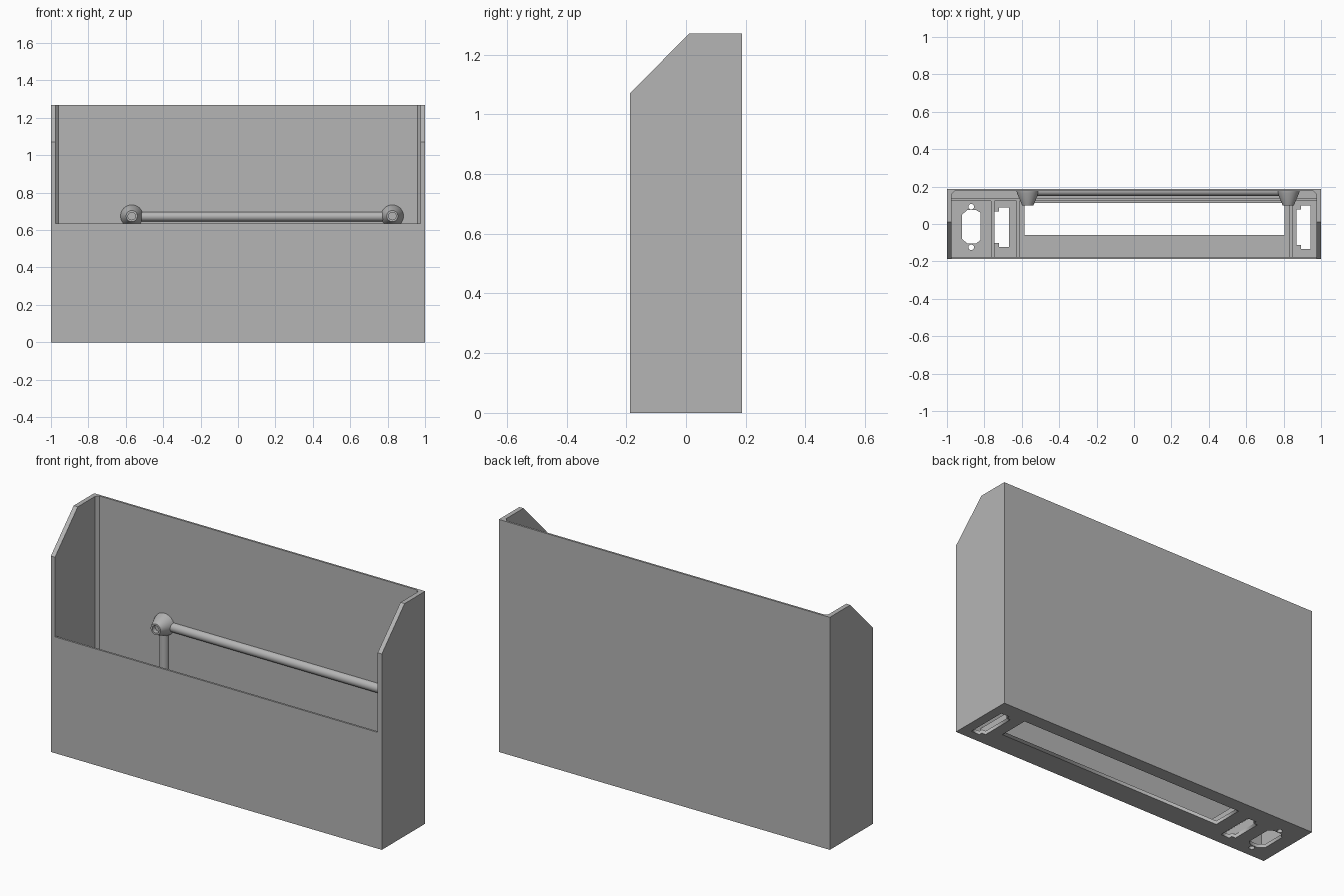
import bpy, bmesh, math
from mathutils import Vector

if "Cube" in bpy.data.objects:
    bpy.data.objects.remove(bpy.data.objects["Cube"])

grey = bpy.data.materials.new("plain grey")
grey.diffuse_color = (0.46, 0.46, 0.46, 1)
grey.use_nodes = True
grey.node_tree.nodes["Principled BSDF"].inputs["Base Color"].default_value = grey.diffuse_color

W, D, H = 1.0, 0.187, 1.27      # half width, half depth, height
SIDE, SKIN, FLOOR = 0.025, 0.011, 0.02
FRONT_H = 0.635


def prism(name, pts, axis, lo, hi):
    """Extrude a closed 2D outline along x (outline in y,z) or z (outline in x,y)."""
    bm = bmesh.new()
    place = (lambda a, b: (lo, a, b)) if axis == 'x' else (lambda a, b: (a, b, lo))
    face = bm.faces.new([bm.verts.new(place(a, b)) for a, b in pts])
    out = bmesh.ops.extrude_face_region(bm, geom=[face])
    step = Vector((hi - lo, 0, 0)) if axis == 'x' else Vector((0, 0, hi - lo))
    bmesh.ops.translate(bm, vec=step, verts=[v for v in out['geom'] if isinstance(v, bmesh.types.BMVert)])
    bmesh.ops.recalc_face_normals(bm, faces=bm.faces)
    me = bpy.data.meshes.new(name)
    bm.to_mesh(me)
    bm.free()
    ob = bpy.data.objects.new(name, me)
    bpy.context.collection.objects.link(ob)
    me.materials.append(grey)
    return ob


def rect(x0, x1, y0, y1):
    return [(x0, y0), (x1, y0), (x1, y1), (x0, y1)]


def box(name, x0, x1, y0, y1, z0, z1):
    return prism(name, rect(x0, x1, y0, y1), 'z', z0, z1)


def circle(cx, cy, r, n=20):
    return [(cx + r * math.cos(2 * math.pi * i / n), cy + r * math.sin(2 * math.pi * i / n)) for i in range(n)]


def smooth(ob):
    bpy.ops.object.select_all(action='DESELECT')
    ob.select_set(True)
    bpy.context.view_layer.objects.active = ob
    bpy.ops.object.shade_smooth_by_angle(angle=math.radians(35))


# Side walls with a sloped front top corner
side_profile = [(-D, 0), (D, 0), (D, H), (0.01, H), (-D, 1.07)]
prism("left_side", side_profile, 'x', -W, -W + SIDE)
prism("right_side", side_profile, 'x', W - SIDE, W)

# Back and front panels
inner = W - SIDE
box("back_panel", -inner, inner, D - SKIN, D, 0, H)
box("front_panel", -inner, inner, -D, -D + SKIN, 0, FRONT_H)

# Small chamfer strips in the back corners
back = D - SKIN
for s, label in ((-1, "left"), (1, "right")):
    prism(label + "_corner_strip",
          [(s * inner, back), (s * inner, back - 0.016), (s * (inner - 0.016), back)], 'z', FLOOR, H)


# Floor plate with connector cut-outs
def notched(x0, x1, y0, y1):
    n = 0.024
    return [(x0 + n, y0), (x1, y0), (x1, y1), (x0 + n, y1),
            (x0 + n, y1 - 0.02), (x0, y1 - 0.02), (x0, y0 + 0.02), (x0 + n, y0 + 0.02)]


port = [(-0.89, -0.105), (-0.845, -0.105), (-0.82, -0.085), (-0.82, 0.06),
        (-0.845, 0.075), (-0.89, 0.075), (-0.92, 0.05), (-0.92, -0.08)]
outlines = [rect(-inner, inner, -D + SKIN, back), rect(-0.585, 0.805, -0.06, 0.112),
            port, circle(-0.87, 0.092, 0.015), circle(-0.87, -0.125, 0.015),
            notched(-0.745, -0.668, -0.122, 0.087), notched(0.87, 0.945, -0.133, 0.098)]
cu = bpy.data.curves.new("floor_plate", 'CURVE')
cu.dimensions = '2D'
cu.fill_mode = 'BOTH'
cu.extrude = FLOOR / 2
for pts in outlines:
    sp = cu.splines.new('POLY')
    sp.points.add(len(pts) - 1)
    for p, (x, y) in zip(sp.points, pts):
        p.co = (x, y, 0, 1)
    sp.use_cyclic_u = True
cu.materials.append(grey)
floor = bpy.data.objects.new("floor_plate", cu)
floor.location.z = FLOOR / 2
bpy.context.collection.objects.link(floor)
bpy.ops.object.select_all(action='DESELECT')
floor.select_set(True)
bpy.context.view_layer.objects.active = floor
bpy.ops.object.convert(target='MESH')

# Low ribs on the floor between the compartments
for i, (x0, x1) in enumerate([(-0.765, -0.747), (-0.628, -0.612), (0.832, 0.85)]):
    box(f"floor_rib_{i + 1}", x0, x1, -D + SKIN, 0.122, FLOOR, 0.07)
box("rear_rib", -inner, inner, 0.122, 0.135, FLOOR, 0.07)

# Half-round rail and posts on the back wall
RAIL_Z, R = 0.672, 0.025
half = [(math.cos(math.pi * i / 16) * R, -math.sin(math.pi * i / 16) * R) for i in range(17)]
ends = (-0.568, 0.825)
smooth(prism("rail", [(back + b, RAIL_Z + a) for a, b in half], 'x', *ends))
for x, label in zip(ends, ("left", "right")):
    smooth(prism(label + "_post", [(x + a, back + b) for a, b in half], 'z', FLOOR, RAIL_Z))

    # Tapered boss with a blind hole, turned around the y axis
    rings = [(0.06, back), (0.058, 0.165), (0.03, 0.1), (0.02, 0.1), (0.02, 0.125)]
    n = 32
    bm = bmesh.new()
    loops = [[bm.verts.new((cx, y, cz)) for cx, cz in circle(x, RAIL_Z + 0.003, r, n)] for r, y in rings]
    for a, b in zip(loops, loops[1:]):
        for i in range(n):
            j = (i + 1) % n
            bm.faces.new((a[i], a[j], b[j], b[i]))
    bm.faces.new(loops[0])
    bm.faces.new(loops[-1])
    bmesh.ops.recalc_face_normals(bm, faces=bm.faces)
    me = bpy.data.meshes.new(label + "_boss")
    bm.to_mesh(me)
    bm.free()
    me.materials.append(grey)
    boss = bpy.data.objects.new(label + "_boss", me)
    bpy.context.collection.objects.link(boss)
    smooth(boss)
